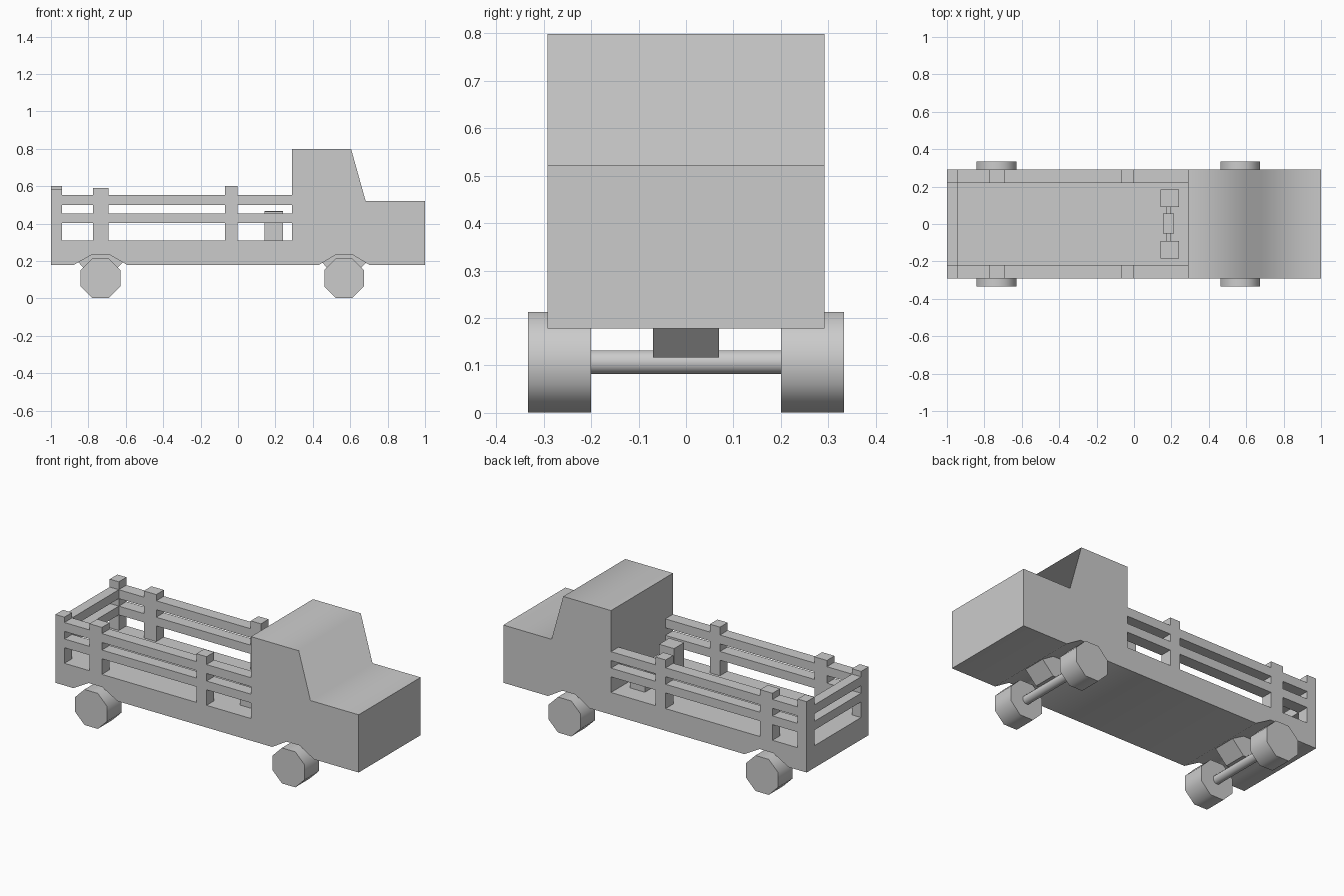
import bpy, math
from mathutils import Matrix

if "Cube" in bpy.data.objects:
    bpy.data.objects.remove(bpy.data.objects["Cube"])


def extrude_xz(name, pts, y0, y1, smooth=0):
    """Solid made by extruding a counter-clockwise XZ profile along Y."""
    n = len(pts)
    verts = [(x, y, z) for y in (y0, y1) for x, z in pts]
    faces = [tuple(range(n)), tuple(reversed(range(n, 2 * n)))]
    faces += [(i, i + n, (i + 1) % n + n, (i + 1) % n) for i in range(n)]
    me = bpy.data.meshes.new(name)
    me.from_pydata(verts, [], faces)
    ob = bpy.data.objects.new(name, me)
    bpy.context.collection.objects.link(ob)
    if smooth:
        bpy.ops.object.select_all(action='DESELECT')
        ob.select_set(True)
        bpy.context.view_layer.objects.active = ob
        bpy.ops.object.shade_smooth_by_angle(angle=math.radians(smooth))
    return ob


def box(name, x, y, z):
    return extrude_xz(name, [(x[0], z[0]), (x[1], z[0]), (x[1], z[1]), (x[0], z[1])], *y)


def ring(cx, cz, r, n=8):
    """Polygon with a flat side at the bottom."""
    return [(cx + r * math.cos((i + 0.5) * math.tau / n),
             cz + r * math.sin((i + 0.5) * math.tau / n)) for i in range(n)]


W, INNER = 0.292, 0.22          # half width outside, inside of the rails
AXLES = {"rear": -0.735, "front": 0.567}

# Cab, hood and bed as one side profile with wheel arches
body = [(-1, 0.178), (-0.88, 0.178), (-0.78, 0.235), (-0.69, 0.235), (-0.59, 0.178),
        (0.43, 0.178), (0.525, 0.235), (0.61, 0.235), (0.705, 0.178), (1, 0.178),
        (1, 0.522), (0.682, 0.522), (0.605, 0.798), (0.29, 0.798), (0.29, 0.31), (-1, 0.31)]
extrude_xz("truck_body", body, -W, W, smooth=80)

# Stake rails and posts around the bed
RAILS = [(0.403, 0.455), (0.5, 0.553)]
for side, s in (("left", 1), ("right", -1)):
    ys = sorted((s * INNER, s * W))
    for i, z in enumerate(RAILS):
        box(f"{side}_rail_{i}", (-1, 0.29), ys, z)
    corner_top = 0.6 if s > 0 else 0.585
    for i, (x0, x1, top) in enumerate([(-1, -0.94, corner_top),
                                       (-0.775, -0.693, 0.59), (-0.07, -0.003, 0.6)]):
        box(f"{side}_post_{i}", (x0, x1), ys, (0.3, top))
for i, z in enumerate(RAILS):
    box(f"tail_rail_{i}", (-1, -0.94), (-INNER, INNER), z)

# Wheels, axles and the wedge mounts above them
for end, cx in AXLES.items():
    for side, s in (("left", 1), ("right", -1)):
        extrude_xz(f"{end}_{side}_wheel", ring(cx, 0.107, 0.1145),
                   *sorted((s * 0.2, s * 0.333)), smooth=60)
    extrude_xz(f"{end}_axle", ring(cx, 0.107, 0.027), -0.21, 0.21, smooth=60)
    mount = [(cx - 0.045, 0.117), (cx + 0.045, 0.117), (cx + 0.125, 0.2),
             (cx + 0.09, 0.24), (cx - 0.09, 0.24), (cx - 0.125, 0.2)]
    extrude_xz(f"{end}_axle_mount", mount, -0.07, 0.07)

# Cargo in the bed: two end blocks joined through a middle block
box("cargo_block_left", (0.142, 0.24), (0.09, 0.185), (0.31, 0.467))
box("cargo_block_right", (0.142, 0.24), (-0.185, -0.09), (0.31, 0.465))
box("cargo_middle", (0.155, 0.215), (-0.05, 0.057), (0.34, 0.43))
box("cargo_bar", (0.175, 0.195), (-0.1, 0.1), (0.37, 0.4))
